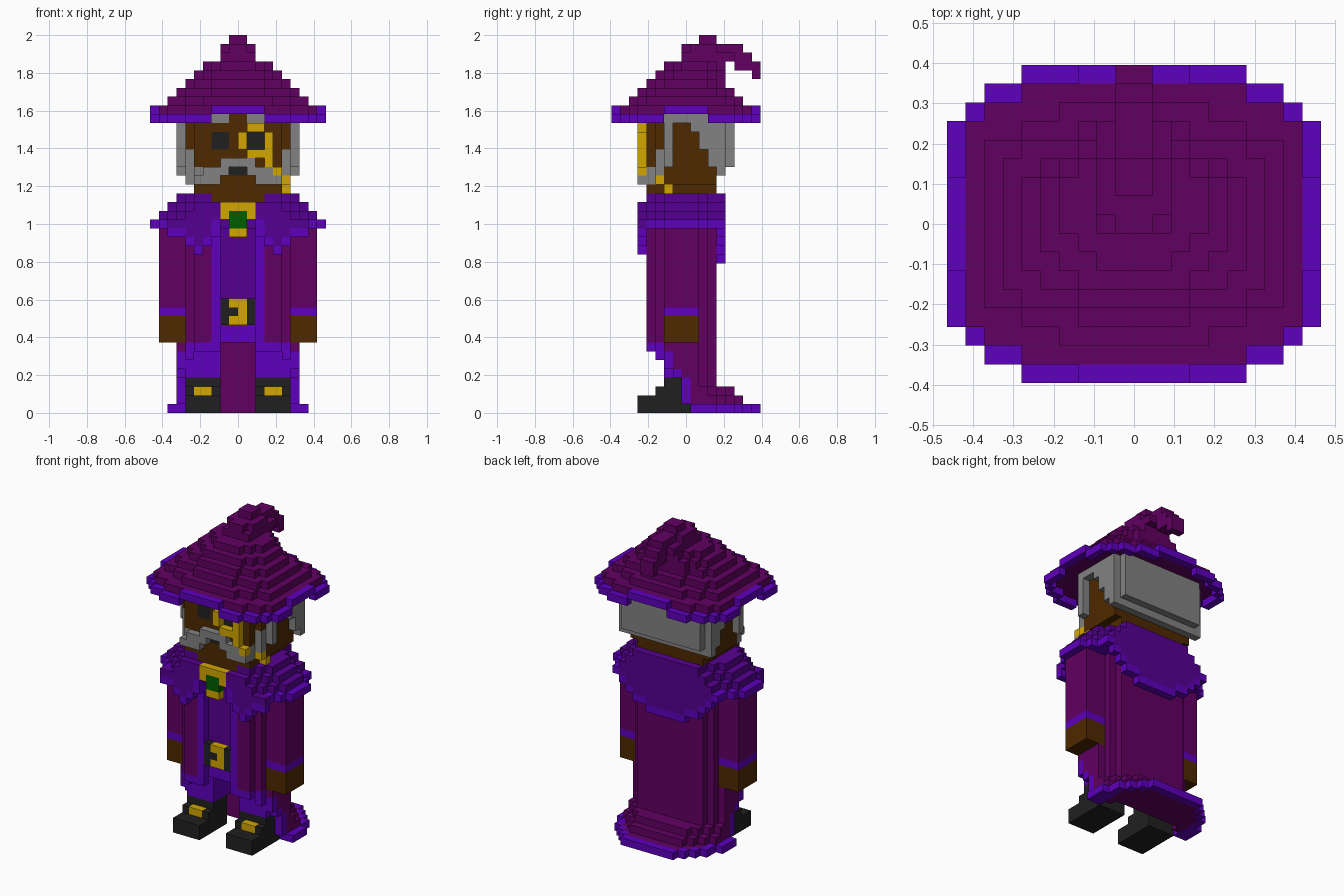
import bpy, bmesh

if "Cube" in bpy.data.objects:
    bpy.data.objects.remove(bpy.data.objects["Cube"])

V = 2 / 43            # block size; x is centred, y runs 0..17, z runs 0..43
COLOURS = {
    "plum": (97, 0, 97), "violet_trim": (95, 0, 190), "violet_cloth": (86, 0, 146),
    "brown_skin": (78, 41, 0), "grey_hair": (130, 130, 130), "gold": (212, 167, 0),
    "black": (32, 32, 32), "green_gem": (0, 94, 0),
}
PLUM, TRIM, CLOTH, SKIN, GREY, GOLD, BLACK, GREEN = range(8)


def linear(c):
    c /= 255
    return c / 12.92 if c <= 0.04045 else ((c + 0.055) / 1.055) ** 2.4


grid = {}             # block position -> (part, colour)


def box(part, col, x0, x1, y0, y1, z0, z1, mirror=False):
    """Fill a block range; part None carves it away."""
    for x in range(x0, x1):
        for y in range(y0, y1):
            for z in range(z0, z1):
                for xx in ((x, -1 - x) if mirror else (x,)):
                    if part is None:
                        grid.pop((xx, y, z), None)
                    else:
                        grid[xx, y, z] = (part, col)


def slab(part, col, hx, y0, y1, z0, z1, steps=(), front=True):
    """Rounded slab: rows near its ends are narrowed by the steps."""
    for y in range(y0, y1):
        k = min(y - y0, y1 - 1 - y) if front else y1 - 1 - y
        h = hx - (steps[k] if k < len(steps) else 0)
        box(part, col, -h, h, y, y + 1, z0, z1)


# Hat brim: low at the corners, raised at the middle of each side
slab("hat_brim", TRIM, 10, 0, 17, 33, 34, (4, 2, 1))
slab(None, 0, 9, 1, 16, 33, 34, (3, 1))
box(None, 0, -3, 3, 0, 17, 33, 34)
box(None, 0, -10, 10, 6, 11, 33, 34)
box("hat_brim", TRIM, -3, 3, 0, 17, 34, 35)
box("hat_brim", TRIM, -10, 10, 6, 11, 34, 35)
slab("hat", PLUM, 9, 1, 16, 34, 35, (3, 1))
# Hat cone
for z, hx, y0, y1, st in ((35, 8, 2, 15, (4, 2)), (36, 7, 3, 14, (4, 1)),
                          (37, 6, 4, 13, (3, 1)), (38, 5, 5, 13, (2, 1)),
                          (39, 4, 6, 13, (2, 1)), (40, 2, 8, 14, ()),
                          (41, 2, 8, 13, (1,)), (42, 1, 10, 12, ())):
    slab("hat", PLUM, hx, y0, y1, z, z + 1, st)
# Curled hat tip
box("hat_tip", PLUM, -1, 1, 13, 15, 41, 42)
box("hat_tip", PLUM, -1, 1, 13, 16, 40, 41)
box("hat_tip", PLUM, -1, 1, 14, 17, 39, 40)
box("hat_tip", PLUM, -1, 1, 16, 17, 38, 39)

# Robe body, rounded front panels and trimmed opening
box("robe", PLUM, -6, 6, 5, 11, 8, 24)
box("robe", PLUM, -5, 5, 11, 12, 8, 24)
box("robe", PLUM, 6, 7, 6, 10, 8, 22, True)
box("robe", PLUM, 3, 5, 4, 5, 8, 22, True)
box("robe", TRIM, 2, 3, 4, 5, 8, 22, True)
box("tunic", CLOTH, -2, 2, 5, 6, 10, 22)
box("trousers", TRIM, -2, 2, 5, 6, 8, 10)
# Robe skirt: open shell whose front edge sweeps back to the hem
box("robe", PLUM, -5, 5, 11, 12, 0, 8)
box("robe", PLUM, 5, 6, 10, 11, 0, 8, True)
box("robe", TRIM, 2, 5, 4, 5, 7, 8, True)
box("robe", TRIM, 5, 6, 5, 6, 6, 8, True)
for z, y in ((7, 6), (6, 6), (5, 6), (4, 7), (3, 8), (2, 8), (1, 8)):
    box("robe", PLUM, 6, 7, y, 10, z, z + 1, True)
    if z < 7:
        box("robe", TRIM, 6, 7, y, y + 1, z, z + 1, True)
# Flared hem and train
slab("hem", TRIM, 8, 9, 17, 0, 1, (4, 3, 2, 1, 1), False)
slab("hem", PLUM, 6, 10, 16, 0, 1, (2, 1), False)
slab("hem", PLUM, 7, 10, 15, 1, 2, (3, 2, 1), False)
slab("hem", PLUM, 7, 10, 14, 2, 3, (3, 2, 1), False)
box(None, 0, -6, 6, 8, 10, 0, 3)
box(None, 0, -5, 5, 10, 11, 0, 3)

# Belt with buckle
box("belt", BLACK, -2, 2, 4, 5, 10, 13)
box("belt_buckle", GOLD, -1, 1, 4, 5, 10, 13)
box("belt_buckle", BLACK, -1, 0, 4, 5, 11, 12)

# Legs and buckled boots
box("trousers", TRIM, 2, 6, 6, 10, 4, 8, True)
box("boot", BLACK, 2, 6, 3, 9, 0, 2, True)
box("boot", BLACK, 2, 6, 5, 9, 2, 3, True)
box("boot", BLACK, 2, 6, 6, 9, 3, 4, True)
box("boot_buckle", GOLD, 3, 5, 5, 6, 2, 3, True)

# Arms, cuffs, hands
box("sleeve", PLUM, 6, 9, 6, 10, 12, 22, True)
box("cuff", TRIM, 6, 9, 6, 10, 11, 12, True)
box("hand", SKIN, 6, 9, 6, 10, 8, 11, True)

# Shoulder cape in widening tiers
slab("cape", TRIM, 10, 4, 12, 21, 22, (2, 1))
slab("cape", CLOTH, 9, 4, 12, 22, 23, (2, 1))
slab("cape", CLOTH, 8, 4, 12, 23, 24, (2, 1))
slab("cape", CLOTH, 7, 4, 12, 24, 25, (2, 1))
box("cape", CLOTH, -2, 2, 4, 5, 21, 24)
# Pointed cape flaps: front pair, then the rounded back
for x, low, top in zip(range(2, 8), (20, 19, 18, 19, 20, 20), (24, 24, 24, 23, 22, 22)):
    box("cape", CLOTH, x, x + 1, 3, 4, low, top, True)
    box("cape", TRIM, x, x + 1, 3, 4, low, low + 1, True)
box("cape", TRIM, 2, 3, 3, 4, 20, 22, True)
for x, (low, top) in enumerate(((17, 25), (17, 25), (17, 25), (18, 25), (18, 25),
                                (19, 24), (20, 23), (21, 22))):
    box("cape", CLOTH, x, x + 1, 12, 13, low, top, True)
    box("cape", TRIM, x, x + 1, 12, 13, low, low + 1, True)

# Brooch with gem
box("brooch", GOLD, -2, 2, 3, 4, 22, 24)
box("brooch", GOLD, -1, 1, 3, 4, 20, 21)
box("brooch_gem", GREEN, -1, 1, 3, 4, 21, 23)

# Neck and head, with notched vertical corners
box("neck", SKIN, -3, 3, 4, 11, 24, 25)
box("head", SKIN, -5, 5, 4, 12, 25, 34)
box("head", SKIN, 5, 6, 5, 12, 26, 34, True)
box("eye", BLACK, 1, 3, 4, 5, 30, 32, True)
box("mouth", BLACK, -1, 1, 4, 5, 27, 28)

# Hair: back block, side locks stepping down to the nape, fringe
box("hair", GREY, -5, 5, 13, 14, 28, 34)
box("hair", GREY, -6, 6, 12, 13, 27, 34)
box("hair", GREY, 5, 6, 13, 14, 28, 34, True)
box("hair", GREY, 6, 7, 6, 11, 33, 34, True)
for y, low in ((9, 32), (10, 30), (11, 28), (12, 27)):
    box("hair", GREY, 6, 7, y, y + 1, low, 34, True)
box("hair", GREY, 1, 3, 4, 5, 33, 34, True)
# Sideburns, beard and moustache
box("beard", GREY, 6, 7, 6, 7, 28, 34, True)
box("beard", GREY, 5, 6, 5, 6, 26, 30, True)
box("beard", GREY, 4, 5, 4, 5, 26, 28, True)
box("beard", GREY, 2, 5, 3, 4, 26, 27, True)
box("moustache", GREY, 1, 4, 3, 4, 27, 28, True)
box("moustache", GREY, -2, 2, 3, 4, 28, 29)

# Monocle ring with its chain
box("monocle", GOLD, 1, 3, 3, 4, 29, 33)
box("monocle", GOLD, 0, 4, 3, 4, 30, 32)
box(None, 0, 1, 3, 3, 4, 30, 32)
box("monocle_chain", GOLD, 3, 4, 3, 4, 28, 30)
box("monocle_chain", GOLD, 4, 5, 3, 4, 27, 28)
box("monocle_chain", GOLD, 5, 6, 5, 6, 26, 27)
box("monocle_chain", GOLD, 5, 6, 6, 7, 25, 26)

# One material per colour
mats = []
for name, rgb in COLOURS.items():
    m = bpy.data.materials.new(name)
    m.diffuse_color = (*[linear(c) for c in rgb], 1)
    m.use_nodes = True
    m.node_tree.nodes["Principled BSDF"].inputs["Base Color"].default_value = m.diffuse_color
    mats.append(m)

# Skin the outer faces of every part's blocks
for part in sorted({p for p, c in grid.values()}):
    bm = bmesh.new()
    verts = {}
    for pos, (p, col) in grid.items():
        if p != part:
            continue
        for axis in range(3):
            for side in (0, 1):
                near = list(pos)
                near[axis] += 2 * side - 1
                if tuple(near) in grid:
                    continue
                ring = []
                for a, b in ((0, 0), (1, 0), (1, 1), (0, 1)):
                    q = list(pos)
                    q[axis] += side
                    q[(axis + 1) % 3] += a
                    q[(axis + 2) % 3] += b
                    q = tuple(q)
                    if q not in verts:
                        verts[q] = bm.verts.new((q[0] * V, (q[1] - 8.5) * V, q[2] * V))
                    ring.append(verts[q])
                f = bm.faces.new(ring if side else ring[::-1])
                f.material_index = col
    bmesh.ops.dissolve_limit(bm, angle_limit=0.01, verts=bm.verts[:], edges=bm.edges[:],
                             delimit={'MATERIAL'})
    me = bpy.data.meshes.new(part)
    for m in mats:
        me.materials.append(m)
    bm.to_mesh(me)
    bm.free()
    bpy.context.collection.objects.link(bpy.data.objects.new(part, me))
